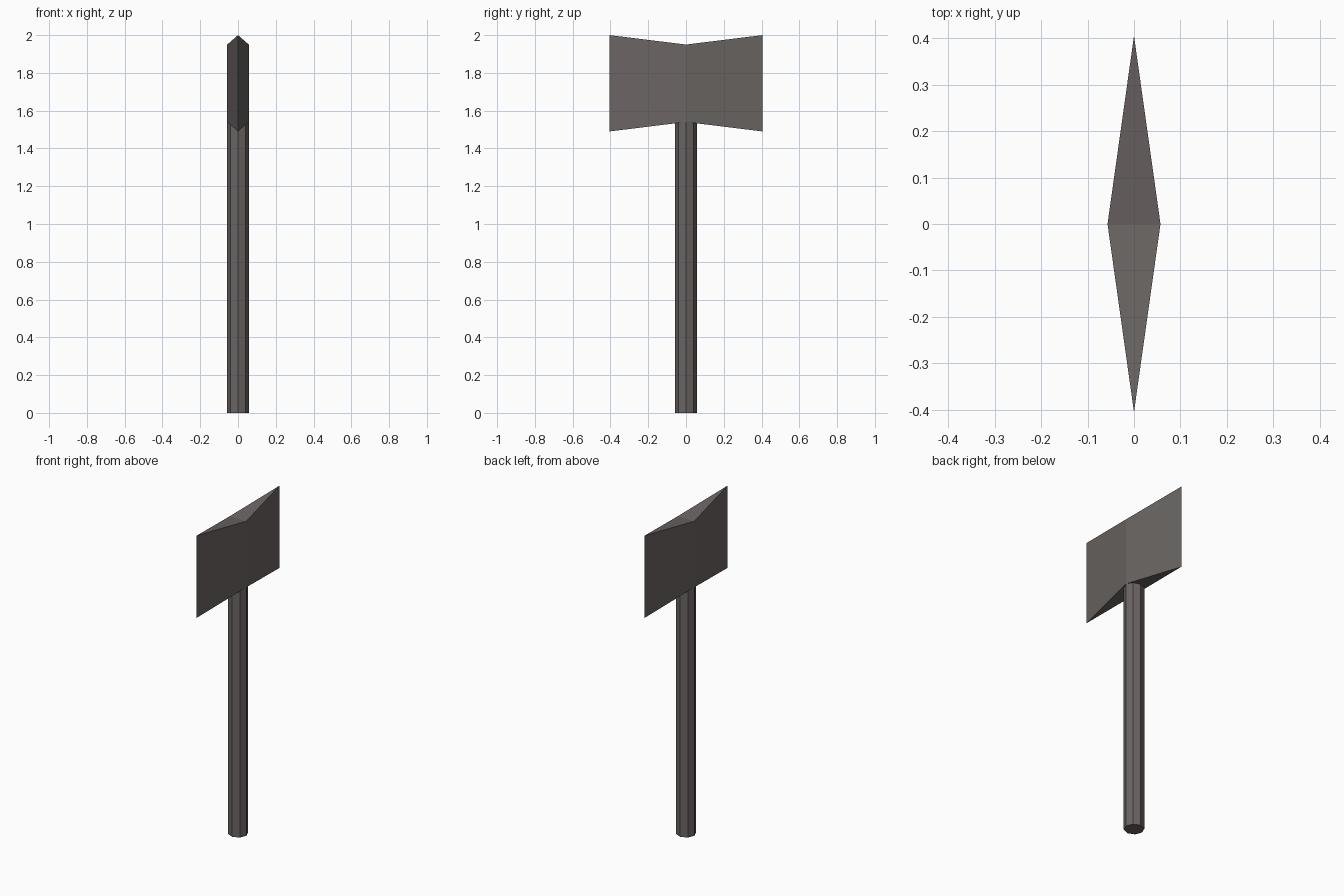
import bpy, bmesh, math

if "Cube" in bpy.data.objects:
    bpy.data.objects.remove(bpy.data.objects["Cube"])

metal = bpy.data.materials.new("dark_grey")
metal.diffuse_color = (0.145, 0.13, 0.125, 1)
metal.use_nodes = True
metal.node_tree.nodes["Principled BSDF"].inputs["Base Color"].default_value = metal.diffuse_color


def make_object(name, bm):
    bmesh.ops.recalc_face_normals(bm, faces=bm.faces)
    mesh = bpy.data.meshes.new(name)
    bm.to_mesh(mesh)
    bm.free()
    mesh.materials.append(metal)
    obj = bpy.data.objects.new(name, mesh)
    bpy.context.collection.objects.link(obj)
    return obj


# Octagonal handle with corners on the axes, ending inside the head
R, TOP = 0.057, 1.54
bm = bmesh.new()
ring = [bm.verts.new((R * math.cos(i * math.pi / 4), R * math.sin(i * math.pi / 4), 0))
        for i in range(8)]
base = bm.faces.new(ring)
ext = bmesh.ops.extrude_face_region(bm, geom=[base], use_keep_orig=True)
for v in ext["geom"]:
    if isinstance(v, bmesh.types.BMVert):
        v.co.z = TOP
make_object("handle", bm)

# Double-bitted head: diamond plan, flaring up and down towards both edges
W, L = 0.057, 0.405
bm = bmesh.new()


def diamond(z_mid, z_tip):
    return [bm.verts.new(p) for p in
            ((W, 0, z_mid), (0, L, z_tip), (-W, 0, z_mid), (0, -L, z_tip))]


low, high = diamond(1.54, 1.49), diamond(1.95, 2.0)
for i in range(4):
    j = (i + 1) % 4
    bm.faces.new((low[i], low[j], high[j], high[i]))
for r in (low, high):
    # crease runs across the middle
    bm.faces.new((r[0], r[1], r[2]))
    bm.faces.new((r[0], r[2], r[3]))
make_object("axe_head", bm)
